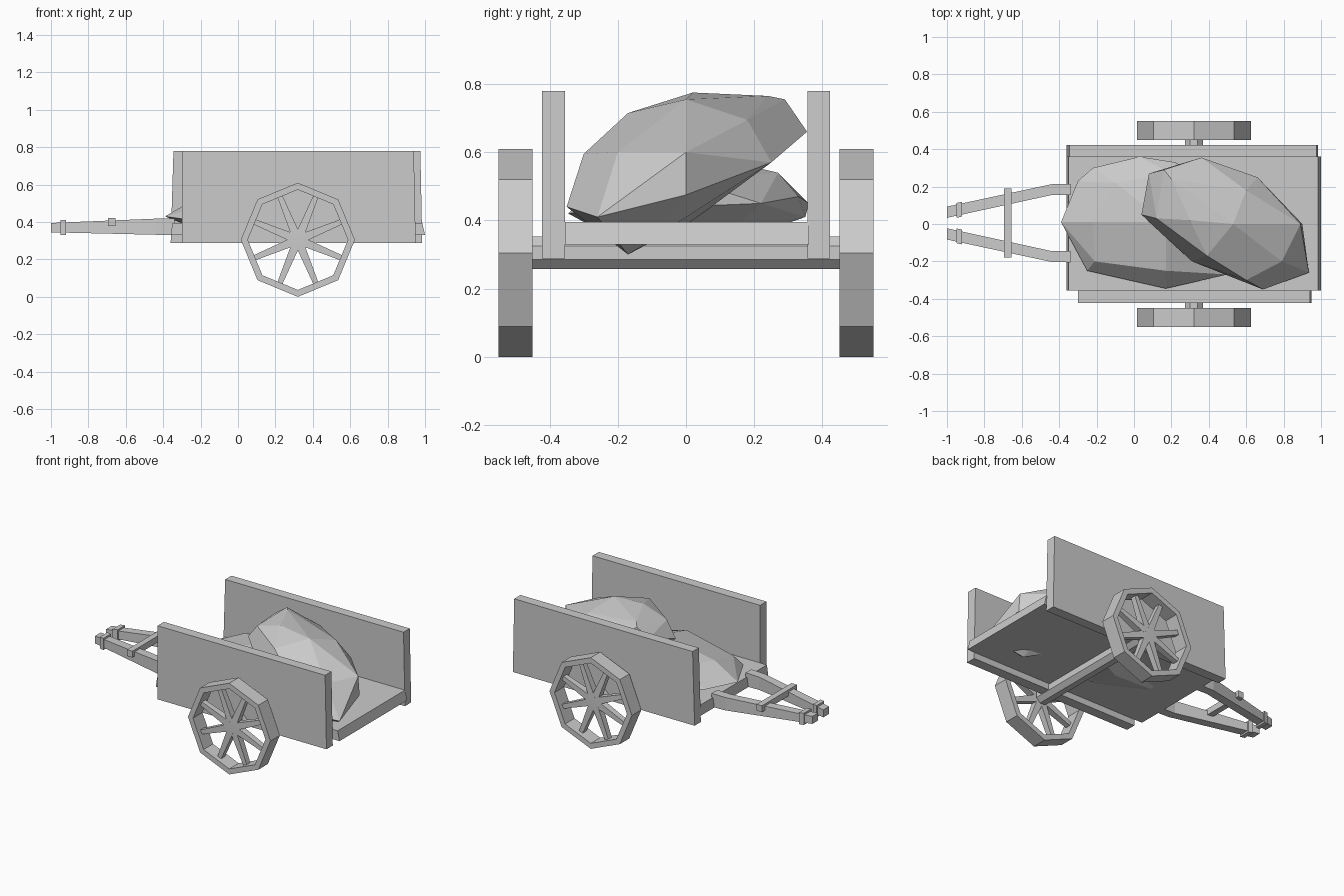
import bpy, bmesh, math
from mathutils import Vector

if "Cube" in bpy.data.objects:
    bpy.data.objects.remove(bpy.data.objects["Cube"])


def finish(name, bm):
    bmesh.ops.recalc_face_normals(bm, faces=bm.faces)
    me = bpy.data.meshes.new(name)
    bm.to_mesh(me)
    bm.free()
    ob = bpy.data.objects.new(name, me)
    bpy.context.collection.objects.link(ob)
    return ob


def loft(name, rings):
    """Skin a row of equal-sized rings and cap both ends."""
    bm = bmesh.new()
    vs = [[bm.verts.new(p) for p in r] for r in rings]
    n = len(vs[0])
    for a, b in zip(vs, vs[1:]):
        for i in range(n):
            j = (i + 1) % n
            bm.faces.new((a[i], a[j], b[j], b[i]))
    bm.faces.new(vs[0])
    bm.faces.new(vs[-1])
    return finish(name, bm)


def slab(name, profile, y0, y1):
    """Extrude an x-z profile along y."""
    return loft(name, [[(x, y, z) for x, z in profile] for y in (y0, y1)])


def box(name, x0, x1, y0, y1, z0, z1):
    return slab(name, [(x0, z0), (x1, z0), (x1, z1), (x0, z1)], y0, y1)


def boulder(name, pts):
    bm = bmesh.new()
    for p in pts:
        bm.verts.new(p)
    r = bmesh.ops.convex_hull(bm, input=bm.verts)
    junk = {v for v in r["geom_interior"] + r["geom_unused"]
            if isinstance(v, bmesh.types.BMVert)}
    bmesh.ops.delete(bm, geom=list(junk), context='VERTS')
    bmesh.ops.dissolve_limit(bm, angle_limit=math.radians(6),
                             verts=bm.verts, edges=bm.edges)
    return finish(name, bm)


# Cart bed and side panels
slab("floor", [(-0.36, 0.33), (1.0, 0.33), (0.985, 0.395), (-0.35, 0.395)], -0.355, 0.36)
slab("side_panel_front", [(-0.30, 0.288), (0.95, 0.288), (0.94, 0.78), (-0.30, 0.78)],
     -0.422, -0.355)
slab("side_panel_back", [(-0.36, 0.288), (0.985, 0.288), (0.975, 0.78), (-0.345, 0.78)],
     0.357, 0.423)

# Axle and wheels
CX, CZ, R = 0.32, 0.305, 0.305


def ring(r, y, off=0.0):
    return [(CX + r * math.cos(math.tau * i / 8 + off), y,
             CZ + r * math.sin(math.tau * i / 8 + off)) for i in range(8)]


loft("axle", [ring(0.052, y, math.pi / 8) for y in (-0.47, 0.47)])

for side, s in (("front", -1), ("back", 1)):
    # rim: closed loop through outer and inner octagons
    bm = bmesh.new()
    loops = [[bm.verts.new(p) for p in ring(r, s * y)]
             for r, y in ((R, 0.45), (R, 0.55), (0.268, 0.55), (0.268, 0.45))]
    for k in range(4):
        a, b = loops[k], loops[(k + 1) % 4]
        for i in range(8):
            j = (i + 1) % 8
            bm.faces.new((a[i], a[j], b[j], b[i]))
    finish("wheel_rim_" + side, bm)
    # tapered spokes to the middle of each rim segment
    for i in range(8):
        t = math.pi / 8 + i * math.pi / 4
        d = Vector((math.cos(t), 0, math.sin(t)))
        n = Vector((-d.z, 0, d.x))
        c = Vector((CX, s * 0.5, CZ))
        rings = []
        for r, w, h in ((0.0, 0.024, 0.024), (0.255, 0.014, 0.018)):
            rings.append([c + d * r + n * (w * u) + Vector((0, h * v, 0))
                          for u, v in ((-1, -1), (1, -1), (1, 1), (-1, 1))])
        loft(f"spoke_{side}_{i}", rings)

# Pulling shafts with end collars and crossbar
for side, s in (("front", -1), ("back", 1)):
    o = 0.005  # slight offset of the shaft pair
    rows = [(-0.34, 0.15, 0.21, 0.33, 0.42), (-0.44, 0.15, 0.208, 0.332, 0.418),
            (-1.0, 0.028, 0.088, 0.345, 0.395)]
    loft("shaft_" + side, [[(x, s * a + o, z0), (x, s * b + o, z0),
                            (x, s * b + o, z1), (x, s * a + o, z1)]
                           for x, a, b, z0, z1 in rows])
    loft("shaft_collar_" + side,
         [[(x, s * a + o, 0.332), (x, s * b + o, 0.332),
           (x, s * b + o, 0.41), (x, s * a + o, 0.41)]
          for x, a, b in ((-0.95, 0.028, 0.107), (-0.92, 0.035, 0.114))])
box("crossbar", -0.695, -0.655, -0.18, 0.19, 0.38, 0.422)

# Boulders
boulder("boulder_low", [
    (-0.39, 0.01, 0.43), (-0.30, 0.23, 0.44), (-0.22, 0.30, 0.45), (0.03, 0.36, 0.45),
    (0.22, 0.33, 0.47), (0.05, 0.35, 0.41), (0.20, 0.27, 0.54), (-0.25, -0.25, 0.41),
    (0.17, -0.345, 0.42), (0.50, -0.27, 0.43), (-0.21, -0.20, 0.48), (0.17, -0.25, 0.53),
    (-0.22, 0.01, 0.53), (0.17, 0.01, 0.60), (-0.10, 0.22, 0.54), (0.48, 0.0, 0.52),
    (0.45, 0.22, 0.45), (0.16, 0.02, 0.295), (-0.12, 0.0, 0.32), (0.32, 0.08, 0.32),
    (0.20, -0.16, 0.32)])
boulder("boulder_high", [
    (0.04, 0.05, 0.62), (0.08, 0.27, 0.70), (0.16, 0.29, 0.755), (0.36, 0.355, 0.66),
    (0.20, 0.24, 0.765), (0.12, 0.03, 0.72), (0.30, 0.02, 0.775), (0.53, 0.0, 0.755),
    (0.50, 0.31, 0.62), (0.66, 0.25, 0.57), (0.60, 0.18, 0.695), (0.89, 0.0, 0.60),
    (0.90, 0.0, 0.475), (0.79, -0.20, 0.60), (0.935, -0.26, 0.41), (0.69, -0.35, 0.44),
    (0.60, -0.30, 0.595), (0.39, -0.17, 0.715), (0.31, -0.20, 0.55), (0.51, -0.27, 0.43),
    (0.72, -0.17, 0.30), (0.40, 0.02, 0.40), (0.20, 0.15, 0.53)])
